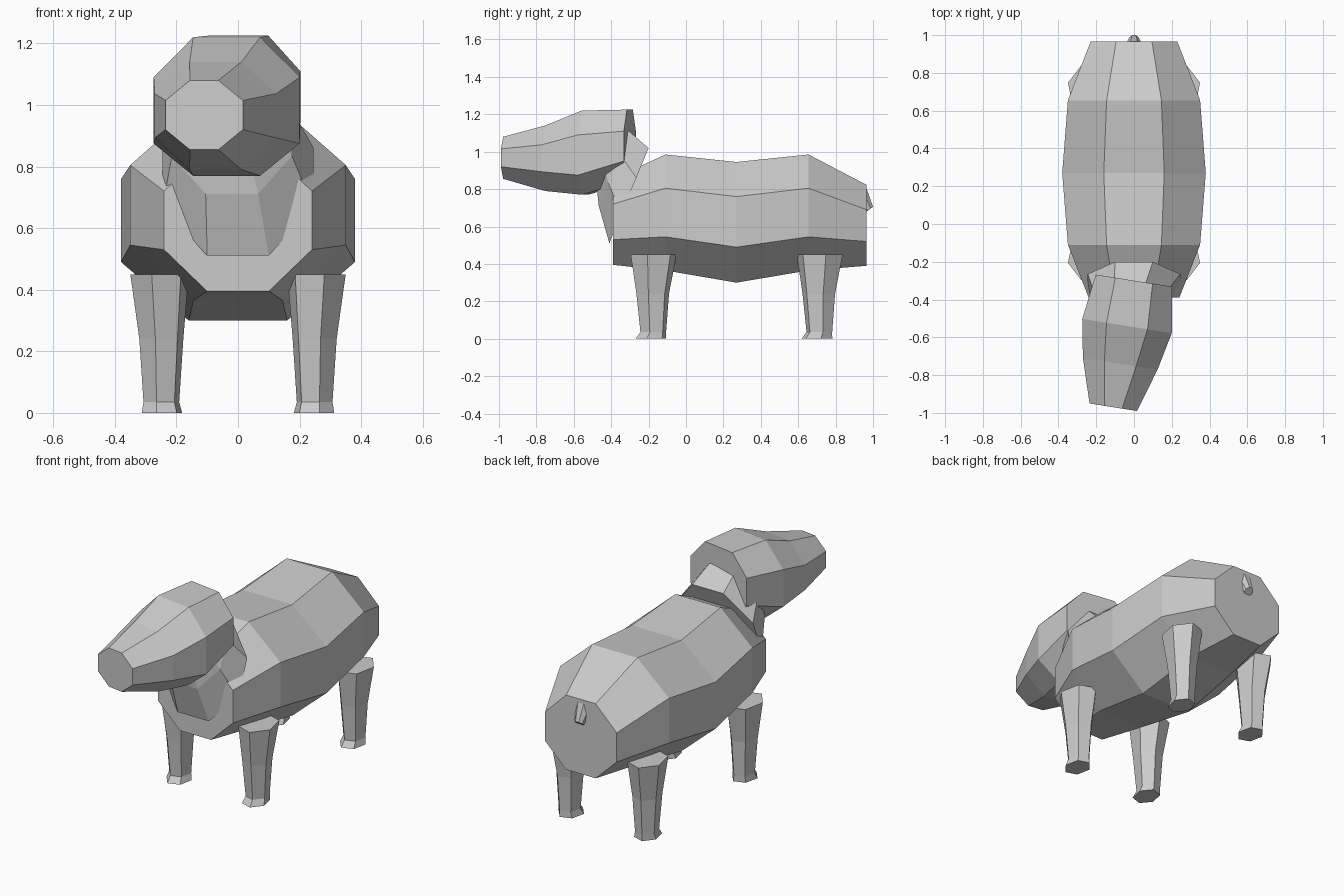
import bpy, bmesh, math
from mathutils import Vector

cube = bpy.data.objects.get("Cube")
if cube:
    bpy.data.objects.remove(cube)

grey = bpy.data.materials.new("plain_grey")
grey.use_nodes = True
GREY = (0.6, 0.6, 0.6, 1)
grey.diffuse_color = GREY
grey.node_tree.nodes["Principled BSDF"].inputs["Base Color"].default_value = GREY


def loft(name, rings):
    """Join rings of points into a closed, flat-shaded skin."""
    bm = bmesh.new()
    loops = [[bm.verts.new(p) for p in ring] for ring in rings]
    n = len(loops[0])
    for a, b in zip(loops, loops[1:]):
        for i in range(n):
            j = (i + 1) % n
            bm.faces.new((a[i], a[j], b[j], b[i]))
    bm.faces.new(loops[0])
    bm.faces.new(loops[-1])
    bmesh.ops.recalc_face_normals(bm, faces=bm.faces)
    mesh = bpy.data.meshes.new(name)
    bm.to_mesh(mesh)
    bm.free()
    mesh.materials.append(grey)
    obj = bpy.data.objects.new(name, mesh)
    bpy.context.collection.objects.link(obj)
    return obj


def octagon(center, right, up, width, strip, top, upper, lower, bottom):
    """Eight-sided section; heights are measured along up from center."""
    outline = [(strip, top), (width, upper), (width, lower), (strip, bottom),
               (-strip, bottom), (-width, lower), (-width, upper), (-strip, top)]
    c, r, u = Vector(center), Vector(right), Vector(up)
    return [c + r * x + u * z for x, z in outline]


X, Z = (1, 0, 0), (0, 0, 1)

# Body: y, half width, half flat strip, then four heights
body = [(-.39, .24, .10, .855, .72, .53, .395),
        (-.11, .35, .145, .985, .805, .545, .365),
        (.27, .38, .16, .945, .76, .49, .30),
        (.655, .35, .145, .985, .805, .545, .365),
        (.965, .23, .095, .823, .69, .52, .39)]
loft("body", [octagon((0, y, 0), X, Z, *s) for y, *s in body])

# Head, turned a little to its right
turn = math.radians(-9)
head_right = (math.cos(turn), math.sin(turn), 0)
head = [(0, -.30, .205, .10, 1.225, 1.11, .95, .84),
        (-.037, -.54, .24, .11, 1.22, 1.09, .875, .77),
        (-.073, -.74, .20, .085, 1.14, 1.037, .893, .79),
        (-.11, -.97, .127, .047, 1.08, 1.015, .92, .855)]
loft("head", [octagon((x, y, 0), head_right, Z, *s) for x, y, *s in head])

# Neck: tilted octagons running forward and up into the head
neck_up = Vector((0, .21, .51)).normalized()
neck = [(0, -.305, .765, .245, .10, .275),
        (-.02, -.385, .91, .195, .085, .215),
        (-.03, -.43, 1.0, .14, .06, .14)]
loft("neck", [octagon((x, y, z), X, neck_up, w, s, h, h * .38, -h * .38, -h)
              for x, y, z, w, s, h in neck])

# Legs: height, centre x, forward shift, x radius, y radius
leg = [(.45, .255, 0, .098, .127),
       (.24, .249, -.005, .074, .09),
       (.035, .249, -.002, .06, .071),
       (0, .247, -.015, .068, .085)]
for place, y, flip in (("front", -.173, 1), ("rear", .715, -1)):
    for side, sx in (("left", 1), ("right", -1)):
        rings = []
        for z, cx, shift, rx, ry in leg:
            angles = [math.radians(15 + 60 * i) for i in range(6)]
            rings.append([(sx * (cx - rx * math.cos(a)),
                           y + shift + flip * ry * math.sin(a), z) for a in angles])
        loft(f"{place}_{side}_leg", rings)

# Short drooping tail
tail_up = Vector((0, .8, .6))
loft("tail", [octagon((0, y, z), X, tail_up, r, r * .41, r, r * .41, -r * .41, -r)
              for y, z, r in ((.93, .775, .045), (.98, .69, .025))])
